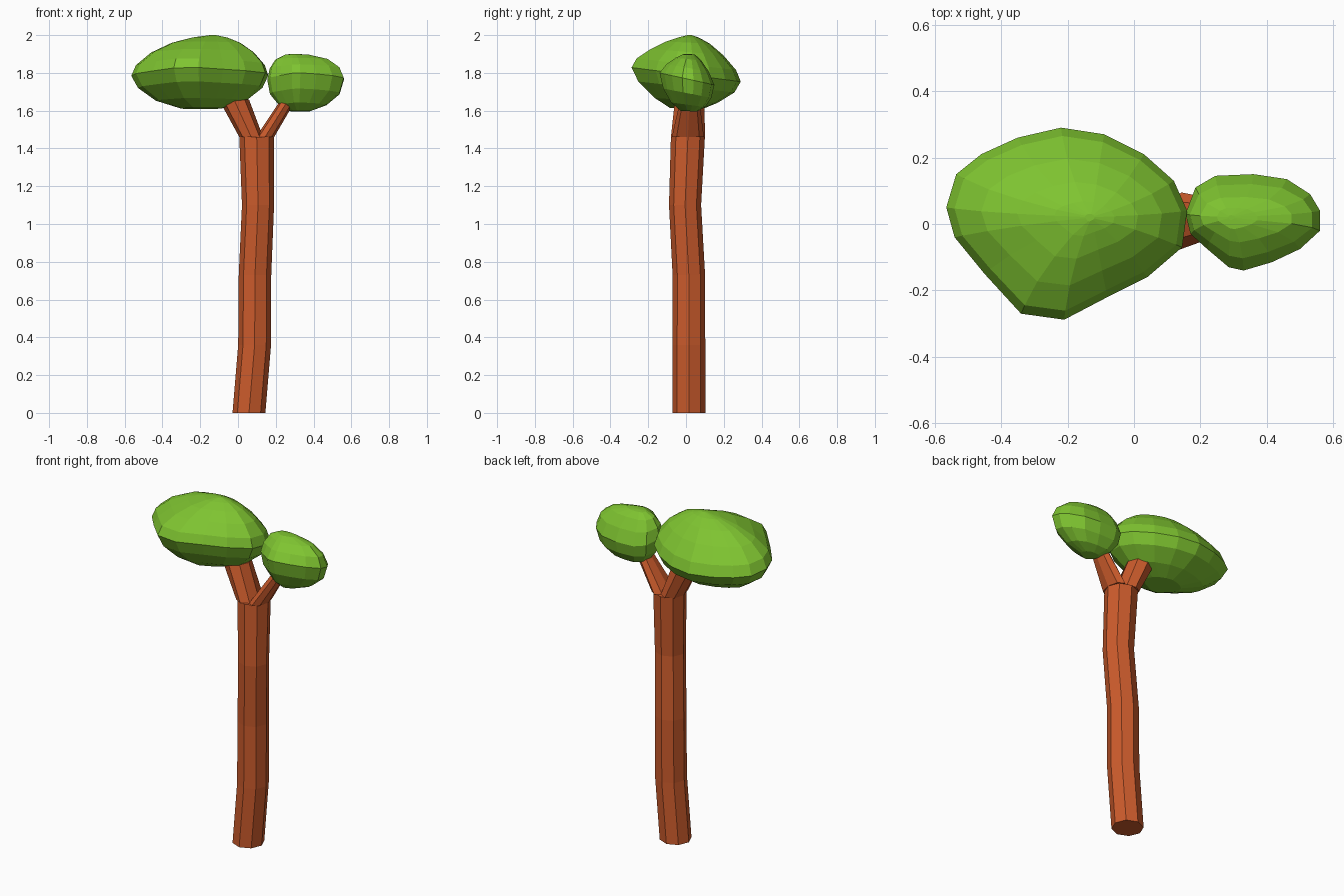
import bpy, math
from mathutils import Vector


def material(name, color):
    m = bpy.data.materials.new(name)
    m.diffuse_color = (*color, 1)
    return m


bark = material("bark", (0.60, 0.105, 0.025))
leaf = material("leaf", (0.21, 0.55, 0.03))


def loft(name, rings, mat):
    """Skin a list of equal-length rings (bottom to top) and cap both ends."""
    n = len(rings[0])
    verts = [v for r in rings for v in r]
    faces = [(k * n + i, k * n + (i + 1) % n, (k + 1) * n + (i + 1) % n, (k + 1) * n + i)
             for k in range(len(rings) - 1) for i in range(n)]
    faces.append(tuple(reversed(range(n))))
    faces.append(tuple(range(len(verts) - n, len(verts))))
    me = bpy.data.meshes.new(name)
    me.from_pydata(verts, [], faces)
    me.materials.append(mat)
    ob = bpy.data.objects.new(name, me)
    bpy.context.collection.objects.link(ob)
    return ob


def limb(name, path):
    """Eight-sided limb; path entries are x, y, z, radius x, radius y."""
    rings = [[(x + rx * math.cos(i * math.pi / 4), y + ry * math.sin(i * math.pi / 4), z)
              for i in range(8)] for x, y, z, rx, ry in path]
    return loft(name, rings, bark)


def canopy(name, outline, top, base, tilt, levels):
    """Rounded crown: outline is scaled about a centre sliding from base to top."""
    z0, z1 = levels[0][0], levels[-1][0]
    rings = []
    for z, sx, sy in levels:
        c = Vector(base).lerp(Vector(top), (z - z0) / (z1 - z0))
        rings.append([(c.x + (x - c.x) * sx, c.y + (y - c.y) * sy,
                       z - tilt * (y - c.y) * min(sx, sy) ** 2) for x, y in outline])
    return loft(name, rings, leaf)


# Trunk and forked branches
limb("trunk", [(0.058, 0.015, 0, 0.087, 0.087), (0.088, 0.015, 0.36, 0.087, 0.087),
               (0.09, 0.015, 0.73, 0.086, 0.086), (0.106, -0.005, 1.1, 0.085, 0.085),
               (0.099, 0.01, 1.46, 0.092, 0.09)])
limb("left_branch", [(0.07, 0.01, 1.46, 0.063, 0.09), (-0.022, 0.02, 1.66, 0.08, 0.078)])
limb("right_branch", [(0.143, 0.01, 1.46, 0.048, 0.085), (0.268, 0.02, 1.66, 0.04, 0.05)])

# Large crown
big_outline = [(0.16, 0.04), (0.12, 0.13), (0.03, 0.21), (-0.09, 0.27), (-0.22, 0.29),
               (-0.35, 0.26), (-0.46, 0.21), (-0.535, 0.15), (-0.565, 0.05), (-0.54, -0.04),
               (-0.45, -0.15), (-0.34, -0.27), (-0.21, -0.288), (-0.08, -0.22),
               (0.04, -0.16), (0.145, -0.07)]
canopy("large_crown", big_outline, (-0.13, 0.02), (-0.19, 0.0), 0.13,
       [(1.612, 0.3, 0.3), (1.655, 0.66, 0.58), (1.725, 0.91, 0.88), (1.79, 1, 1),
        (1.845, 0.94, 0.91), (1.91, 0.75, 0.66), (1.96, 0.5, 0.4),
        (1.988, 0.25, 0.18), (2.0, 0.04, 0.04)])

# Small crown
small_outline = [(0.56, 0.04), (0.53, 0.09), (0.46, 0.135), (0.36, 0.15), (0.245, 0.145),
                 (0.185, 0.11), (0.155, 0.03), (0.17, -0.03), (0.22, -0.075),
                 (0.285, -0.13), (0.33, -0.14), (0.415, -0.115), (0.5, -0.075),
                 (0.56, -0.02)]
canopy("small_crown", small_outline, (0.29, 0.02), (0.32, 0.02), 0.22,
       [(1.597, 0.25, 0.3), (1.63, 0.62, 0.62), (1.69, 0.91, 0.88), (1.765, 1, 1),
        (1.825, 0.91, 0.77), (1.872, 0.68, 0.47), (1.897, 0.3, 0.22),
        (1.90, 0.05, 0.05)])
